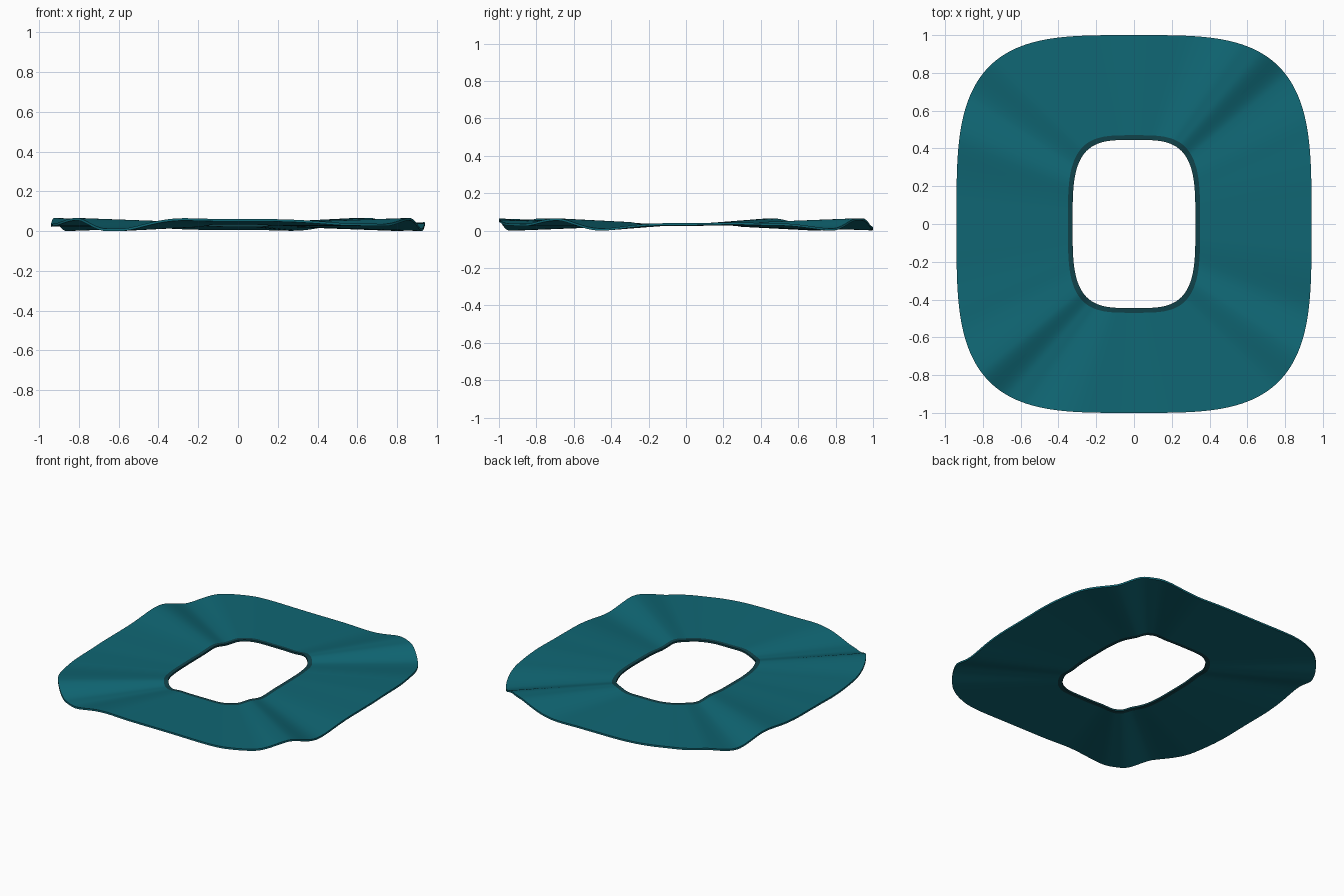
import bpy, bmesh, math

if "Cube" in bpy.data.objects:
    bpy.data.objects.remove(bpy.data.objects["Cube"])

SEGS = 288
AMP = 0.027      # wave height at the outer rim
THICK = 0.012
EXP = 0.556      # superellipse power (rounded rectangle outline)

# Half-turn wave profile (degrees, height); the other half is its negative
WAVE = [(0, 0.05), (4, 0.2), (16, 0), (40, -1), (58, 1), (64, 1), (84, -0.95),
        (90, -0.8), (115, 0), (130, 0.1), (149, -1), (166, 1), (180, -0.05)]


def wave(t):
    d = math.degrees(t) % 360
    sign = 1
    if d >= 180:
        d, sign = d - 180, -1
    for (a, za), (b, zb) in zip(WAVE, WAVE[1:]):
        if a <= d <= b:
            u = (d - a) / (b - a)
            u = u * u * (3 - 2 * u)
            return sign * (za + (zb - za) * u)
    return 0


def power(v):
    return math.copysign(abs(v) ** EXP, v)


def material(name, col):
    m = bpy.data.materials.new(name)
    m.diffuse_color = (*col, 1)
    m.use_nodes = True
    m.node_tree.nodes["Principled BSDF"].inputs["Base Color"].default_value = m.diffuse_color
    return m


teal = material("teal", (0.005, 0.135, 0.175))
dark = material("dark teal", (0.005, 0.053, 0.066))


def build_ring(name, sizes, mat):
    """Wavy solid ring through concentric rounded-rectangle loops."""
    bm = bmesh.new()
    loops = []
    path = [(s, THICK) for s in sizes] + [(s, 0) for s in reversed(sizes)]
    for (rx, ry), lift in path:
        k = max(0.0, (rx - 0.1) / 0.84)   # waves fade toward the middle
        loop = []
        for i in range(SEGS):
            t = 2 * math.pi * i / SEGS
            loop.append(bm.verts.new((rx * power(math.cos(t)),
                                      ry * power(math.sin(t)),
                                      AMP + AMP * k * wave(t) + lift)))
        loops.append(loop)
    for j, a in enumerate(loops):
        b = loops[(j + 1) % len(loops)]
        for i in range(SEGS):
            n = (i + 1) % SEGS
            bm.faces.new((a[i], b[i], b[n], a[n]))
    bmesh.ops.recalc_face_normals(bm, faces=bm.faces[:])
    me = bpy.data.meshes.new(name)
    bm.to_mesh(me)
    bm.free()
    me.materials.append(mat)
    ob = bpy.data.objects.new(name, me)
    bpy.context.collection.objects.link(ob)
    bpy.ops.object.select_all(action='DESELECT')
    ob.select_set(True)
    bpy.context.view_layer.objects.active = ob
    bpy.ops.object.shade_smooth_by_angle(angle=math.radians(35))
    return ob


# Main rippled sheet and the dark trim around its opening
inner, outer = (0.35, 0.47), (0.94, 1.0)
sheet_sizes = [tuple(a + (b - a) * i / 6 for a, b in zip(inner, outer))
               for i in range(7)]
build_ring("rippled_sheet", sheet_sizes, teal)
build_ring("opening_trim", [(0.325, 0.445), inner], dark)
